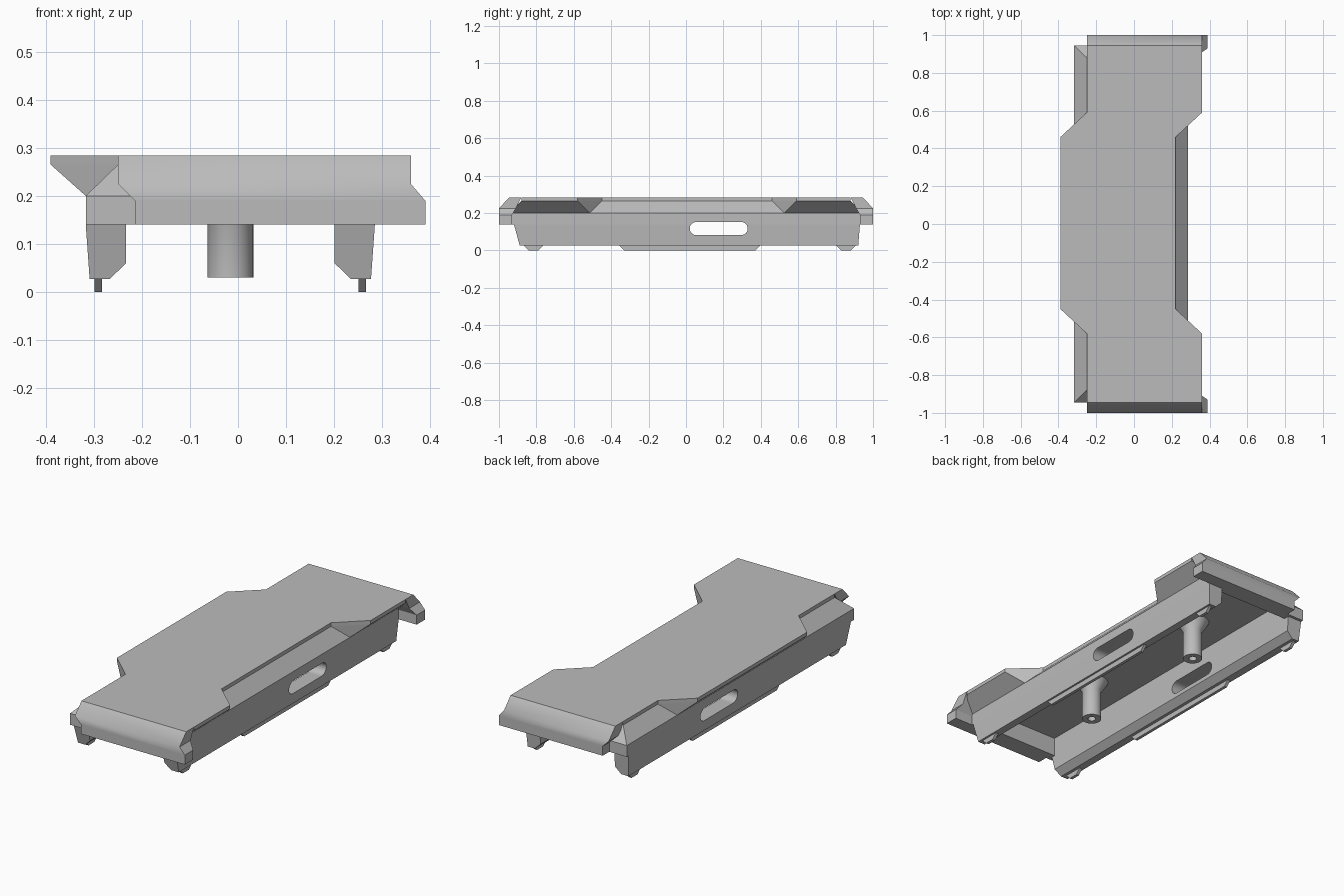
import bpy, bmesh, math
from mathutils import Vector

if "Cube" in bpy.data.objects:
    bpy.data.objects.remove(bpy.data.objects["Cube"])

grey = bpy.data.materials.new("neutral grey")
grey.use_nodes = True
grey.diffuse_color = (0.5, 0.5, 0.5, 1)
grey.node_tree.nodes["Principled BSDF"].inputs["Base Color"].default_value = (0.5, 0.5, 0.5, 1)

CX = -0.016  # centre line of the hollow underside


def loft(name, rings, smooth=False):
    """Closed solid skinned through rings of equal point count."""
    bm = bmesh.new()
    loops = [[bm.verts.new(p) for p in ring] for ring in rings]
    n = len(loops[0])
    for a, b in zip(loops, loops[1:]):
        for i in range(n):
            j = (i + 1) % n
            bm.faces.new((a[i], a[j], b[j], b[i]))
    bm.faces.new(loops[0][::-1])
    bm.faces.new(loops[-1])
    bmesh.ops.remove_doubles(bm, verts=bm.verts, dist=1e-5)
    bmesh.ops.recalc_face_normals(bm, faces=bm.faces)
    me = bpy.data.meshes.new(name)
    bm.to_mesh(me)
    bm.free()
    me.materials.append(grey)
    ob = bpy.data.objects.new(name, me)
    bpy.context.collection.objects.link(ob)
    if smooth:
        bpy.ops.object.select_all(action="DESELECT")
        ob.select_set(True)
        bpy.context.view_layer.objects.active = ob
        bpy.ops.object.shade_smooth_by_angle(angle=math.radians(35))
    return ob


def rect(x0, x1, y0, y1, z):
    return [(x0, y0, z), (x1, y0, z), (x1, y1, z), (x0, y1, z)]


def cut(ob, cutter):
    mod = ob.modifiers.new("cut", "BOOLEAN")
    mod.operation = "DIFFERENCE"
    mod.solver = "EXACT"
    mod.object = cutter
    bpy.context.view_layer.objects.active = ob
    bpy.ops.object.modifier_apply(modifier=mod.name)


# Deck: stepped top outline flowing down into a plain rectangular frame
def outline(right, left, ends, z):
    (r_out, r_in), (l_in, l_out) = right, left
    same = r_out == r_in
    lo, hi = ((-0.515, -0.515), (0.525, 0.525)) if same else ((-0.58, -0.45), (0.46, 0.59))
    pts = [(r_out, -ends), (r_out, lo[0]), (r_in, lo[1]), (r_in, hi[0]), (r_out, hi[1]), (r_out, ends),
           (l_in, ends), (l_in, hi[1]), (l_out, hi[0]), (l_out, lo[1]), (l_in, lo[0]), (l_in, -ends)]
    return [(x, y, z) for x, y in pts]


base = ((CX + 0.301,) * 2, (CX - 0.301,) * 2)
top = ((0.36, 0.22), (-0.25, -0.39))
deck = loft("deck", [outline(*base, 0.945, 0.14), outline(*base, 0.945, 0.2),
                     outline(*top, 0.88, 0.265), outline(*top, 0.88, 0.284)])

# Hollow underside
cavity = loft("cavity_cutter", [rect(CX - 0.217, CX + 0.217, -0.9, 0.9, z) for z in (0, 0.24)])
cut(deck, cavity)

# End lips, sloped on top and stepped sideways at the bottom
for name, s in (("front_lip", -1), ("back_lip", 1)):
    levels = [(0.14, -0.215, 0.39, 0.93, 1), (0.19, -0.215, 0.39, 0.93, 1),
              (0.225, -0.25, 0.36, 0.91, 1), (0.284, -0.25, 0.36, 0.88, 0.945)]
    lip = loft(name, [rect(x0, x1, s * a, s * b, z) for z, x0, x1, a, b in levels])
    for f in lip.data.polygons:
        f.use_smooth = f.normal.y * s > 0.5

# Side walls with chamfered inner foot and raked ends
section = [(0.217, 0.14), (0.217, 0.06), (0.251, 0.027), (0.293, 0.027), (0.301, 0.14)]
walls = []
for name, s in (("left_wall", 1), ("right_wall", -1)):
    walls.append(loft(name, [
        [(CX + s * x, -0.92 + 0.27 * (0.14 - z), z) for x, z in section],
        [(CX + s * x, 0.93 - 0.08 * (0.14 - z), z) for x, z in section]]))

# Rounded slot through both sides
slot = []
for y, start in ((0.295, -90), (0.055, 90)):
    for k in range(13):
        a = math.radians(start + 15 * k)
        slot.append((y + 0.035 * math.cos(a), 0.117 + 0.035 * math.sin(a)))
slot_cutter = loft("slot_cutter", [[(x, y, z) for y, z in slot] for x in (-0.5, 0.5)])
for ob in [deck] + walls:
    cut(ob, slot_cutter)
for ob in (cavity, slot_cutter):
    bpy.data.objects.remove(ob)

# Thin feet under each wall
for side, s in (("left", 1), ("right", -1)):
    for part, y0, y1 in (("front_foot", -0.87, -0.76), ("middle_rail", -0.36, 0.4), ("back_foot", 0.8, 0.91)):
        shape = [(y0, 0.03), (y0 + 0.03, 0), (y1 - 0.03, 0), (y1, 0.03)]
        loft(f"{side}_{part}", [[(CX + s * x, y, z) for y, z in shape] for x in (0.267, 0.283)])

# Hollow-tipped posts with flared roots
for name, y in (("front_post", -0.35), ("back_post", 0.44)):
    profile = [(0.02, 0.08), (0.02, 0.03), (0.048, 0.03), (0.048, 0.185), (0.085, 0.245)]
    loft(name, [[(CX + r * math.cos(math.tau * k / 32), y + r * math.sin(math.tau * k / 32), z)
                 for k in range(32)] for r, z in profile], smooth=True)
